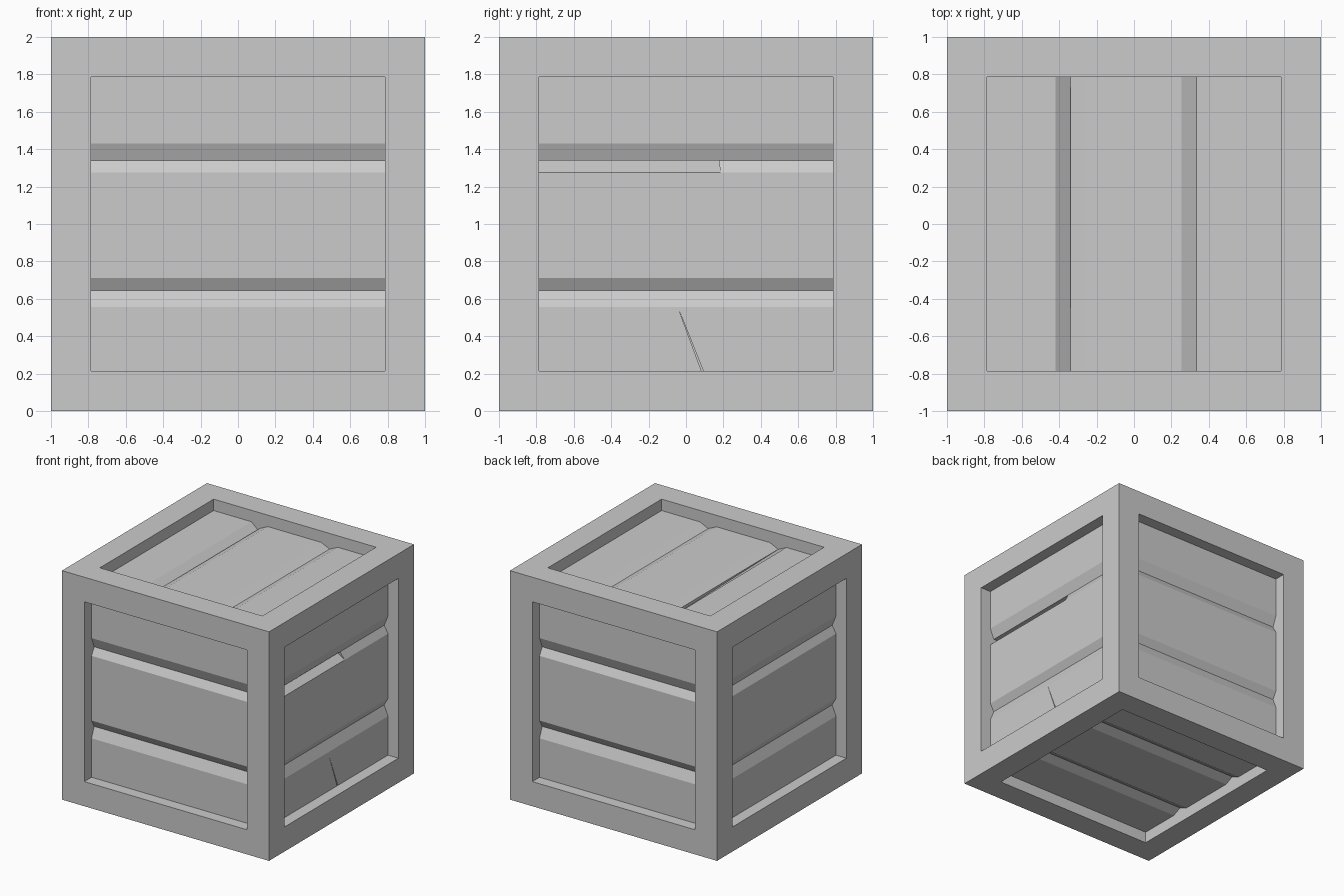
import bpy, bmesh
from mathutils import Matrix, Vector

if "Cube" in bpy.data.objects:
    bpy.data.objects.remove(bpy.data.objects["Cube"])

OPEN = 0.785     # half width of each opening
RECESS = 0.10    # depth of plank surface below the frame
BACK = 0.20      # depth of plank back
GROOVE = 0.037   # groove depth


def to_object(name, bm):
    bmesh.ops.recalc_face_normals(bm, faces=bm.faces)
    mesh = bpy.data.meshes.new(name)
    bm.to_mesh(mesh)
    bm.free()
    obj = bpy.data.objects.new(name, mesh)
    bpy.context.collection.objects.link(obj)
    return obj


def prism(name, m, loop_a, loop_b):
    """Solid between two matching loops of local points."""
    bm = bmesh.new()
    a = [bm.verts.new(m @ Vector(p)) for p in loop_a]
    b = [bm.verts.new(m @ Vector(p)) for p in loop_b]
    bm.faces.new(a)
    bm.faces.new(b[::-1])
    for i in range(len(a)):
        j = (i + 1) % len(a)
        bm.faces.new((a[i], b[i], b[j], a[j]))
    return to_object(name, bm)


def cut(obj, cutter):
    mod = obj.modifiers.new("cut", 'BOOLEAN')
    mod.operation = 'DIFFERENCE'
    mod.solver = 'EXACT'
    mod.object = cutter
    cutter.hide_render = True
    cutter.hide_set(True)


def side_matrix(u, v, w):
    """Local u along planks, v across them, w outwards from the side."""
    m = Matrix((u, v, w)).transposed().to_4x4()
    m.translation = Vector((0, 0, 1)) + Vector(w) * (1 - RECESS)
    return m


def planks(name, m, grooves):
    """Plank wall: profile with V grooves given as (top, crease, bottom)."""
    prof = [(OPEN, RECESS - BACK), (OPEN, 0)]
    for top, mid, low in grooves:
        prof += [(top, 0), (mid, -GROOVE), (low, 0)]
    prof += [(-OPEN, 0), (-OPEN, RECESS - BACK)]
    return prism(name, m, [(-OPEN, v, w) for v, w in prof], [(OPEN, v, w) for v, w in prof])


# Outer frame with a square opening sunk into every side
bm = bmesh.new()
bmesh.ops.create_cube(bm, size=2, matrix=Matrix.Translation((0, 0, 1)))
panels = list(bm.faces)
bmesh.ops.inset_individual(bm, faces=panels, thickness=1 - OPEN, use_even_offset=True)
for f in panels:
    n = f.normal.copy()
    ring = list(f.edges)
    bmesh.ops.delete(bm, geom=[f], context='FACES_ONLY')
    new = bmesh.ops.extrude_edge_only(bm, edges=ring)["geom"]
    bmesh.ops.translate(bm, vec=-n * BACK,
                        verts=[g for g in new if isinstance(g, bmesh.types.BMVert)])
to_object("crate_frame", bm)

# Plank walls on the six sides
X, Y, Z = Vector((1, 0, 0)), Vector((0, 1, 0)), Vector((0, 0, 1))
side_grooves = [(0.43, 0.34, 0.275), (-0.29, -0.355, -0.445)]
flat_grooves = [(0.42, 0.34, 0.26), (-0.255, -0.335, -0.415)]
sides = {
    "front": (side_matrix(X, Z, -Y), side_grooves),
    "right": (side_matrix(Y, Z, X), side_grooves),
    "back": (side_matrix(-X, Z, Y), side_grooves),
    "left": (side_matrix(-Y, Z, -X), side_grooves),
    "top": (side_matrix(Y, -X, Z), flat_grooves),
    "bottom": (side_matrix(X, -Y, -Z), flat_grooves),
}
walls = {k: planks(k + "_planks", m, g) for k, (m, g) in sides.items()}

# Broken plank edge on the right side
m = sides["right"][0]
edge = [(0.275, 0), (0.34, -0.085), (0.34, 0.05), (0.275, 0.05)]
cut(walls["right"], prism("edge_chip_cutter", m, [(-0.9, v, w) for v, w in edge],
                          [(0.185 - 0.15 * (v - 0.275), v, w) for v, w in edge]))

# Thin tapering crack in the lowest right plank
tri = [(-0.04, -0.455), (0.088, -0.80), (0.098, -0.80)]
cut(walls["right"], prism("crack_cutter", m, [(u, v, -0.06) for u, v in tri],
                          [(u, v, 0.05) for u, v in tri]))

# Split plank edge on the top, deepening towards the back
split = [[(u, 0.42, 0), (u, 0.34, -d), (u, 0.34, 0.05), (u, 0.42, 0.05)]
         for u, d in ((-0.8, 0.039), (0.8, 0.07))]
cut(walls["top"], prism("split_cutter", sides["top"][0], *split))
